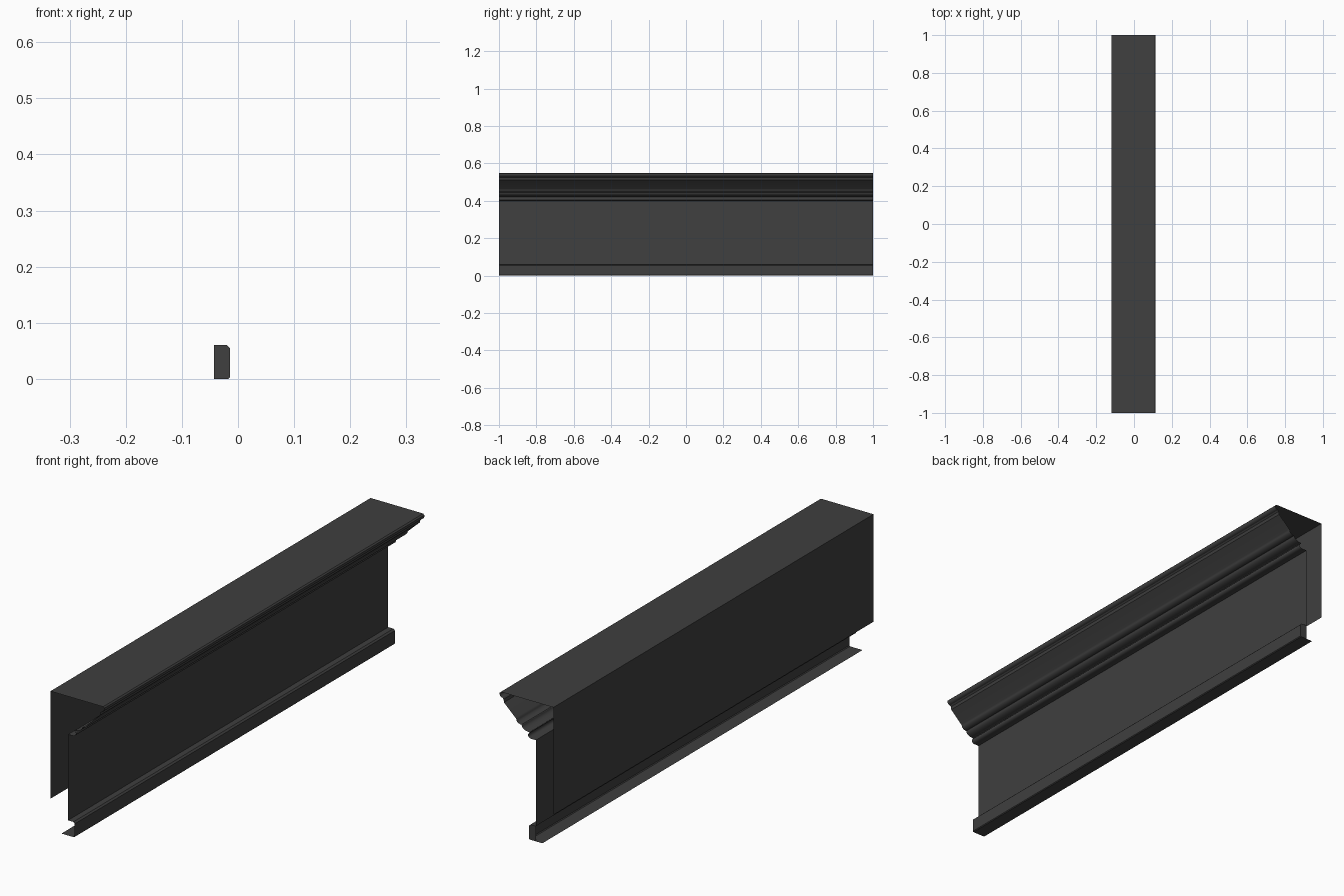
import bpy, bmesh, math

if "Cube" in bpy.data.objects:
    bpy.data.objects.remove(bpy.data.objects["Cube"])

mat = bpy.data.materials.new("dark_grey")
mat.diffuse_color = (0.05, 0.05, 0.05, 1)
mat.use_nodes = True
mat.node_tree.nodes["Principled BSDF"].inputs["Base Color"].default_value = mat.diffuse_color


def arc(cx, cz, rx, rz, a0, a1, n=6):
    """Points (x, z) along an elliptical arc, angles in degrees."""
    pts = []
    for i in range(n + 1):
        a = math.radians(a0 + (a1 - a0) * i / n)
        pts.append((cx + rx * math.cos(a), cz + rz * math.sin(a)))
    return pts


def run(name, profile, cap=None):
    """Sweep an open profile along y; optionally cap the rear end."""
    bm = bmesh.new()
    front = [bm.verts.new((x, -1, z)) for x, z in profile]
    back = [bm.verts.new((x, 1, z)) for x, z in profile]
    for i in range(len(profile) - 1):
        bm.faces.new((front[i], front[i + 1], back[i + 1], back[i]))
    if cap:
        bm.faces.new([bm.verts.new((x, 1, z)) for x, z in cap])
    me = bpy.data.meshes.new(name)
    bm.to_mesh(me)
    bm.free()
    ob = bpy.data.objects.new(name, me)
    bpy.context.collection.objects.link(ob)
    me.materials.append(mat)
    bpy.ops.object.select_all(action='DESELECT')
    ob.select_set(True)
    bpy.context.view_layer.objects.active = ob
    bpy.ops.object.shade_smooth_by_angle(angle=math.radians(32))
    return ob


# Base strip: open at the back, small eased corners, flange underneath
lip = [(-0.014, 0.003), (-0.014, 0.054), (-0.02, 0.06), (-0.043, 0.06)]
run("base_strip", [(-0.072, 0), (-0.017, 0)] + lip,
    cap=[(-0.043, 0), (-0.017, 0)] + lip)

# Flat frieze panel
run("frieze_panel", [(-0.043, 0.06), (-0.043, 0.40)])

# Crown moulding: bead, hollow, round, sloping band and top lip
crown = [(-0.043, 0.40)]
crown += arc(-0.022, 0.411, 0.013, 0.011, -90, 60)
crown += [(-0.014, 0.423)]
crown += arc(-0.012, 0.442, 0.03, 0.018, -90, 0)
crown += [(0.02, 0.444)]
crown += arc(0.02, 0.460, 0.022, 0.016, -90, 0)
crown += [(0.045, 0.464), (0.096, 0.512), (0.098, 0.524)]
crown += arc(0.103, 0.540, 0.012, 0.011, -90, 0, 4)
crown += [(0.115, 0.545), (0.110, 0.55)]
run("crown_moulding", crown)

# Top cover and back wall
run("top_cover", [(0.110, 0.55), (-0.12, 0.55)])
run("back_wall", [(-0.12, 0.55), (-0.12, 0.125)])
